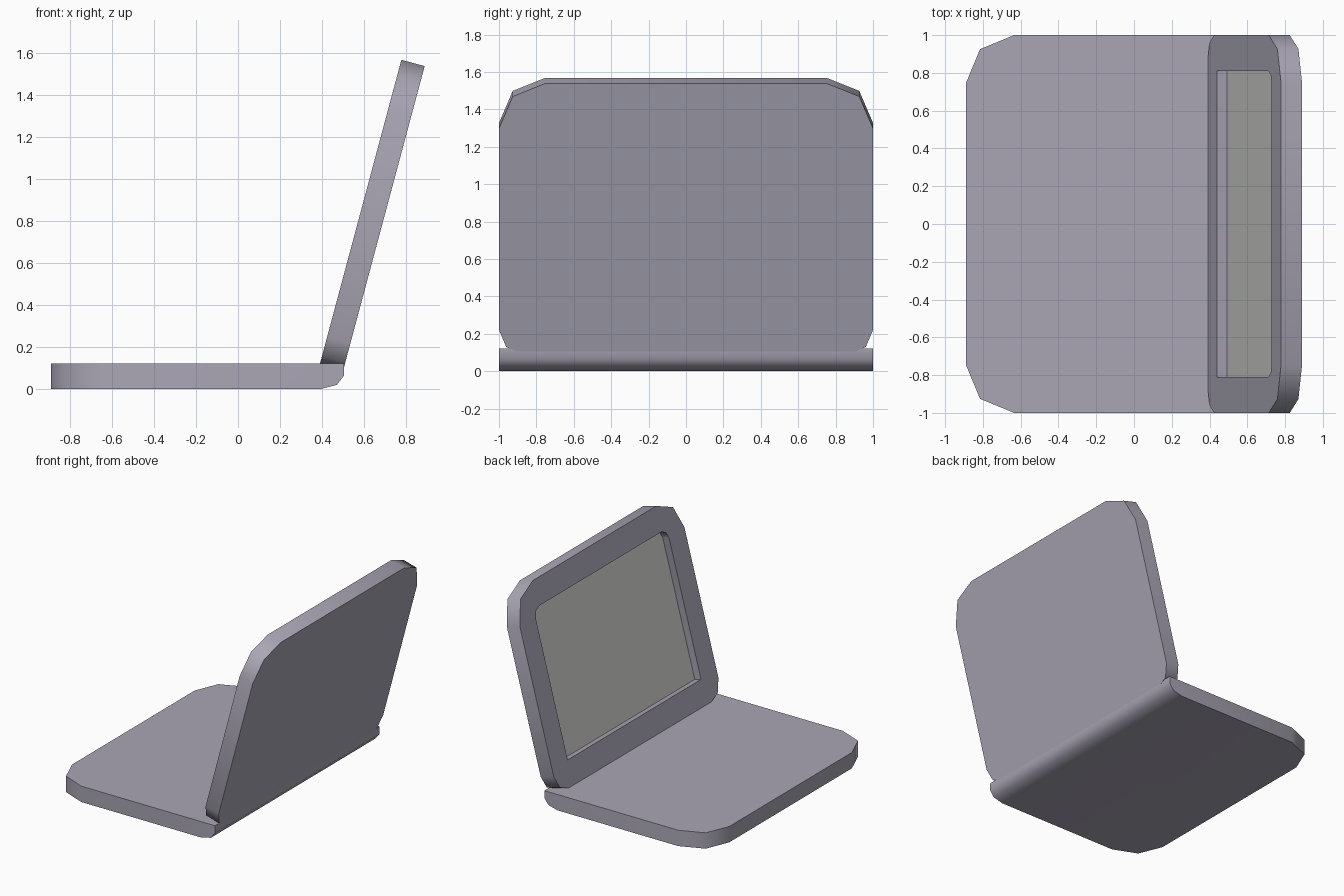
import bpy
import bmesh
import math
from mathutils import Matrix, Vector

cube = bpy.data.objects.get("Cube")
if cube:
    bpy.data.objects.remove(cube, do_unlink=True)


def material(name, color):
    mat = bpy.data.materials.new(name)
    mat.use_nodes = True
    mat.diffuse_color = (*color, 1)
    mat.node_tree.nodes["Principled BSDF"].inputs["Base Color"].default_value = (*color, 1)
    return mat


def corner_arc(y, v, r, dy, dv):
    """Three points rounding a corner at (y, v); dy and dv point inwards."""
    k = r * (1 - math.sqrt(0.5))
    return [(y, v + dv * r), (y + dy * k, v + dv * k), (y + dy * r, v)]


def prism(name, outline, start, depth, to_world, mat):
    """Extrude a 2D outline along the local z axis, then place it."""
    bm = bmesh.new()
    face = bm.faces.new([bm.verts.new((a, b, start)) for a, b in outline])
    new = bmesh.ops.extrude_face_region(bm, geom=[face])["geom"]
    verts = [g for g in new if isinstance(g, bmesh.types.BMVert)]
    bmesh.ops.translate(bm, verts=verts, vec=(0, 0, depth))
    bm.transform(to_world)
    bmesh.ops.recalc_face_normals(bm, faces=bm.faces)
    mesh = bpy.data.meshes.new(name)
    bm.to_mesh(mesh)
    bm.free()
    mesh.materials.append(mat)
    obj = bpy.data.objects.new(name, mesh)
    bpy.context.collection.objects.link(obj)
    return obj


def apply_modifiers(obj):
    depsgraph = bpy.context.evaluated_depsgraph_get()
    obj.modifiers.update() if hasattr(obj.modifiers, "update") else None
    mesh = bpy.data.meshes.new_from_object(obj.evaluated_get(depsgraph))
    obj.modifiers.clear()
    obj.data = mesh


def smooth(obj, degrees):
    bpy.ops.object.select_all(action="DESELECT")
    obj.select_set(True)
    bpy.context.view_layer.objects.active = obj
    bpy.ops.object.shade_smooth_by_angle(angle=math.radians(degrees))


def axes(x, y, z, origin):
    m = Matrix((x, y, z)).transposed().to_4x4()
    m.translation = origin
    return m


shell = material("grey_violet_shell", (0.40, 0.38, 0.46))
glass = material("grey_screen", (0.62, 0.62, 0.60))

# Base: side profile with a rounded hinge edge, extruded across the width
profile = [(-0.89, 0), (0.39, 0), (0.47, 0.02), (0.505, 0.065),
           (0.505, 0.122), (-0.89, 0.122)]
side = axes(Vector((1, 0, 0)), Vector((0, 0, 1)), Vector((0, -1, 0)), (0, 0, 0))
base = prism("base", profile, -1, 2, side, shell)

# Round the two free corners of the base
bm = bmesh.new()
bm.from_mesh(base.data)
corners = [e for e in bm.edges if all(v.co.x < -0.8 for v in e.verts)
           and abs(e.verts[0].co.z - e.verts[1].co.z) > 0.1]
bmesh.ops.bevel(bm, geom=corners, offset=0.255, segments=2, profile=0.5, affect="EDGES")
bm.to_mesh(base.data)
bm.free()
smooth(base, 50)

# Lid: local axes are width, length up the lid, and outward to the back
tilt = math.radians(15)
up = Vector((math.sin(tilt), 0, math.cos(tilt)))
back = Vector((math.cos(tilt), 0, -math.sin(tilt)))
lid_frame = axes(Vector((0, 1, 0)), up, back, (0.39, 0, 0.12))
height, thick, recess = 1.5, 0.115, 0.057


def rounded(half, low, high, r_low, r_high):
    right = corner_arc(half, high, r_high, -1, -1)
    if r_low:
        right = corner_arc(half, low, r_low, -1, 1)[::-1] + right
    else:
        right = [(half, low)] + right
    return right + [(-a, b) for a, b in reversed(right)]


lid = prism("lid", rounded(1, 0, height, 0.135, 0.25), 0, thick, lid_frame, shell)

# Recess in the inner face of the lid
opening = rounded(0.81, 0.19, 1.31, 0, 0.07)
cutter = prism("recess_cutter", opening, -0.1, 0.1 + recess, lid_frame, shell)
cutter.hide_render = True
cut = lid.modifiers.new("recess", "BOOLEAN")
cut.operation = "DIFFERENCE"
cut.solver = "EXACT"
cut.object = cutter
apply_modifiers(lid)
bpy.data.objects.remove(cutter, do_unlink=True)
smooth(lid, 50)

# Screen plate lying on the recess floor
screen = prism("screen", opening, recess - 0.002, 0.004, lid_frame, glass)
